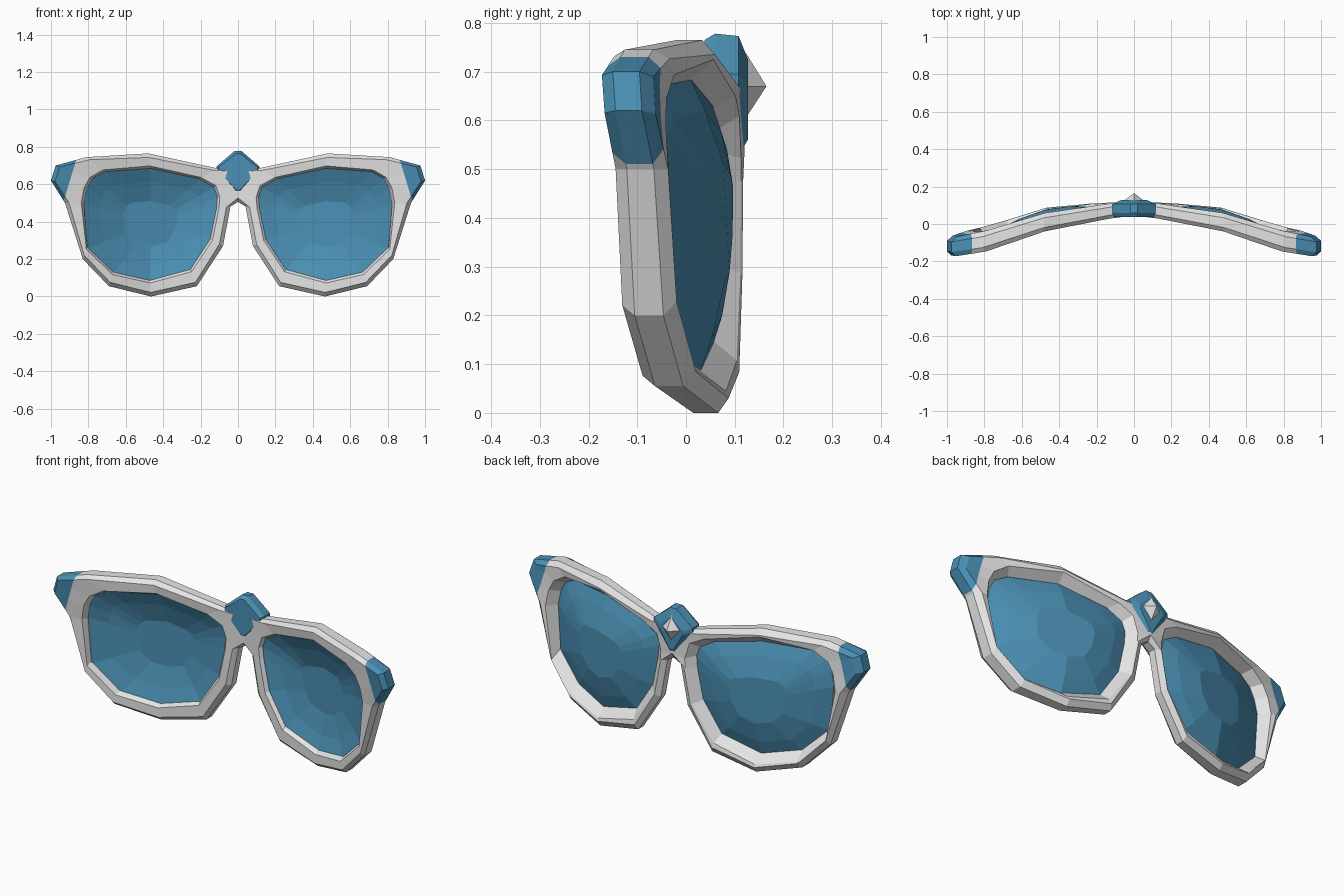
import bpy, bmesh
from mathutils import Vector

if "Cube" in bpy.data.objects:
    bpy.data.objects.remove(bpy.data.objects["Cube"])


def material(name, rgb):
    m = bpy.data.materials.new(name)
    m.use_nodes = True
    m.diffuse_color = (*rgb, 1)
    bsdf = m.node_tree.nodes["Principled BSDF"]
    bsdf.inputs["Base Color"].default_value = (*rgb, 1)
    bsdf.inputs["Roughness"].default_value = 0.7
    return m


GREY = material("light grey", (0.78, 0.78, 0.78))
BLUE = material("steel blue", (0.07, 0.28, 0.46))


def finish(bm, name, mats, mirror=False):
    bmesh.ops.recalc_face_normals(bm, faces=bm.faces)
    mesh = bpy.data.meshes.new(name)
    bm.to_mesh(mesh)
    bm.free()
    ob = bpy.data.objects.new(name, mesh)
    bpy.context.collection.objects.link(ob)
    for m in mats:
        mesh.materials.append(m)
    if mirror:
        ob.modifiers.new("Mirror", "MIRROR").use_clip = True
    return ob


def loft(bm, rings):
    """Join consecutive closed rings of equal length with quads."""
    loops = [[bm.verts.new(p) for p in ring] for ring in rings]
    n = len(loops[0])
    for a, b in zip(loops, loops[1:]):
        for i in range(n):
            j = (i + 1) % n
            bm.faces.new((a[i], a[j], b[j], b[i]))
    return loops


# Matching outlines (x, z) of one half of the frame and its opening
OUTER = [(0, .505), (.04, .482), (.08, .27), (.22, .055), (.465, 0), (.69, .055), (.83, .20),
         (.925, .5), (1, .62), (.975, .70), (.81, .745), (.48, .765), (.11, .685), (0, .69)]
INNER = [(.10, .53), (.105, .47), (.14, .30), (.25, .135), (.47, .075), (.67, .12), (.81, .255),
         (.835, .5), (.82, .58), (.79, .635), (.72, .675), (.47, .695), (.2, .635), (.12, .59)]

# Wrap curve: x, front y, back y
BEND = [(0, .045, .12), (.2, .03, .112), (.47, -.01, .087), (.67, -.085, .024),
        (.83, -.133, -.022), (.92, -.147, -.042), (1, -.157, -.055)]


def depth(x, z, f):
    """y at a point, f = 0 at the front and 1 at the back; the brow leans forward."""
    lean = -.11 * max(0, z - .5) * min(1, x / .4)
    for (x0, a0, b0), (x1, a1, b1) in zip(BEND, BEND[1:]):
        if x <= x1:
            break
    t = (x - x0) / (x1 - x0)
    front, back = a0 + (a1 - a0) * t, b0 + (b1 - b0) * t
    return front + (back - front) * f + lean


def ring(side, offset, f):
    """A loop offset from the outer or inner outline across the rim."""
    pts = []
    for o, i in zip(OUTER, INNER):
        o, i = Vector(o), Vector(i)
        if side == "outer":
            p = o + (i - o).normalized() * offset
            if o.x == 0:
                p = Vector((0, o.y + (offset if o.y < .6 else -offset)))
        else:
            p = i + (o - i).normalized() * offset
        pts.append((p.x, depth(p.x, p.y, f), p.y))
    return pts


# Frame: bevelled rim lofted around the opening
bm = bmesh.new()
section = [("outer", 0, .25), ("outer", .022, 0), ("inner", .003, 0), ("inner", -.01, .2),
           ("inner", -.012, .42), ("inner", .03, .95), ("outer", .03, 1), ("outer", 0, .78),
           ("outer", 0, .25)]
loft(bm, [ring(*s) for s in section])
bmesh.ops.remove_doubles(bm, verts=bm.verts, dist=.0005)
seam = [f for f in bm.faces if all(abs(v.co.x) < 1e-4 for v in f.verts)]
bmesh.ops.delete(bm, geom=seam, context="FACES")
# Blue corner tips, split off along a slanted plane
tip_point, tip_normal = Vector((.865, 0, .73)), Vector((.23, 0, .07)).normalized()
bmesh.ops.bisect_plane(bm, geom=bm.verts[:] + bm.edges[:] + bm.faces[:],
                       plane_co=tip_point, plane_no=tip_normal)
for f in bm.faces:
    f.material_index = int((f.calc_center_median() - tip_point).dot(tip_normal) > 0)
finish(bm, "frame", [GREY, BLUE], mirror=True)

# Lenses: shallow faceted domes bulging to the back
bm = bmesh.new()
centre = Vector((.47, .39))


def lens_ring(r):
    pts = []
    for p in INNER:
        q = centre + (Vector(p) - centre) * r
        pts.append((q.x, depth(q.x, q.y, .37) + .062 * max(0, 1 - r * r), q.y))
    return pts


loops = loft(bm, [lens_ring(r) for r in (1, .75, .4)])
bm.faces.new(loops[-1])
lens = finish(bm, "lenses", [BLUE], mirror=True)
if sum(p.normal.y for p in lens.data.polygons) < 0:
    lens.data.flip_normals()
solid = lens.modifiers.new("Thickness", "SOLIDIFY")
solid.thickness = .012
solid.offset = -1


# Diamond ornament on the bridge
def diamond(y, w, top, bottom, mid, flat):
    return [(-flat, y, top), (flat, y, top), (w, y, mid + .01), (w, y, mid - .01),
            (flat, y, bottom), (-flat, y, bottom), (-w, y, mid - .01), (-w, y, mid + .01)]


bm = bmesh.new()
loops = loft(bm, [diamond(.038, .105, .765, .57, .68, .01),
                  diamond(.06, .115, .778, .56, .685, .018),
                  diamond(.108, .115, .773, .53, .685, .018),
                  diamond(.127, .07, .725, .56, .665, .012)])
bm.faces.new(loops[0])
bm.faces.new(loops[-1])
finish(bm, "bridge_diamond", [BLUE])

# Small pyramid stud behind the diamond
bm = bmesh.new()
base = [bm.verts.new(p) for p in
        ((0, .122, .74), (.052, .126, .67), (0, .126, .61), (-.052, .126, .67))]
apex = bm.verts.new((0, .165, .67))
bm.faces.new(base)
for i in range(4):
    bm.faces.new((base[i], base[(i + 1) % 4], apex))
finish(bm, "bridge_stud", [GREY])
